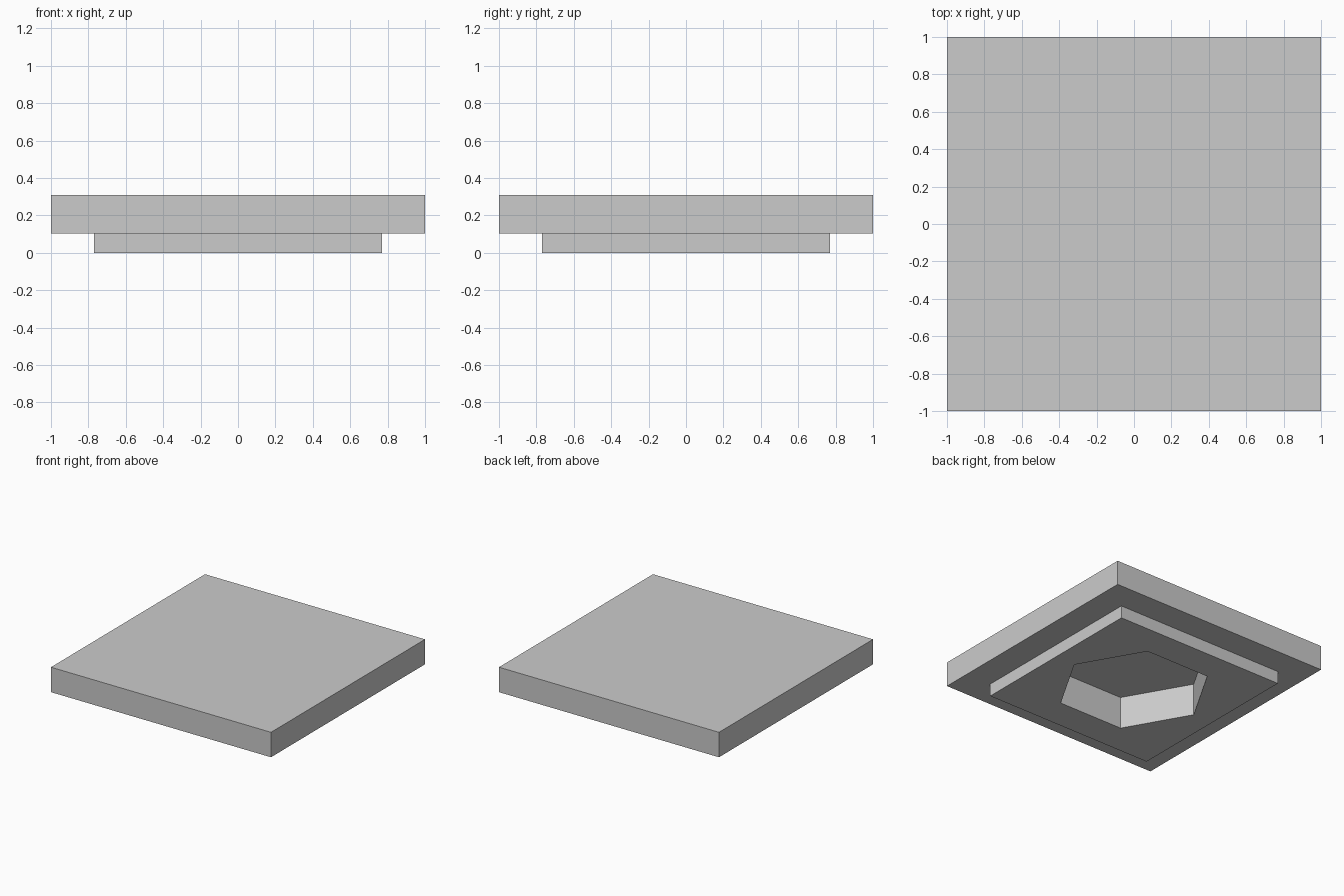
import bpy

old = bpy.data.objects.get("Cube")
if old:
    bpy.data.objects.remove(old, do_unlink=True)

TOP = 0.308          # overall height
STEP = 0.103         # height of the lower step
POCKET = 0.266       # depth of the hexagonal recess

grey = bpy.data.materials.new("plain_grey")
grey.use_nodes = True
colour = (0.6, 0.6, 0.6, 1)
grey.diffuse_color = colour
grey.node_tree.nodes["Principled BSDF"].inputs["Base Color"].default_value = colour


def slab(name, width, low, high):
    bpy.ops.mesh.primitive_cube_add(size=1, location=(0, 0, (low + high) / 2))
    ob = bpy.context.object
    ob.name = name
    ob.scale = (width, width, high - low)
    bpy.ops.object.transform_apply(location=True, rotation=True, scale=True)
    ob.data.materials.append(grey)
    return ob


def combine(target, tool, operation):
    mod = target.modifiers.new(operation.lower(), "BOOLEAN")
    mod.operation = operation
    mod.solver = "EXACT"
    mod.object = tool
    bpy.context.view_layer.objects.active = target
    bpy.ops.object.modifier_apply(modifier=mod.name)
    bpy.data.objects.remove(tool, do_unlink=True)


# Square top plate fused with the smaller step below it
plate = slab("stepped_plate", 2, STEP, TOP)
step = slab("lower_step", 1.538, 0, STEP + 0.05)
combine(plate, step, "UNION")

# Hexagonal recess in the underside, with two corners along x
bpy.ops.mesh.primitive_cylinder_add(vertices=6, radius=0.587, depth=2 * POCKET,
                                    rotation=(0, 0, 3.14159265 / 6))
hexagon = bpy.context.object
hexagon.name = "hexagon_cutter"
hexagon.hide_render = True
bpy.ops.object.transform_apply(location=True, rotation=True, scale=True)
hexagon.data.materials.append(grey)
combine(plate, hexagon, "DIFFERENCE")
